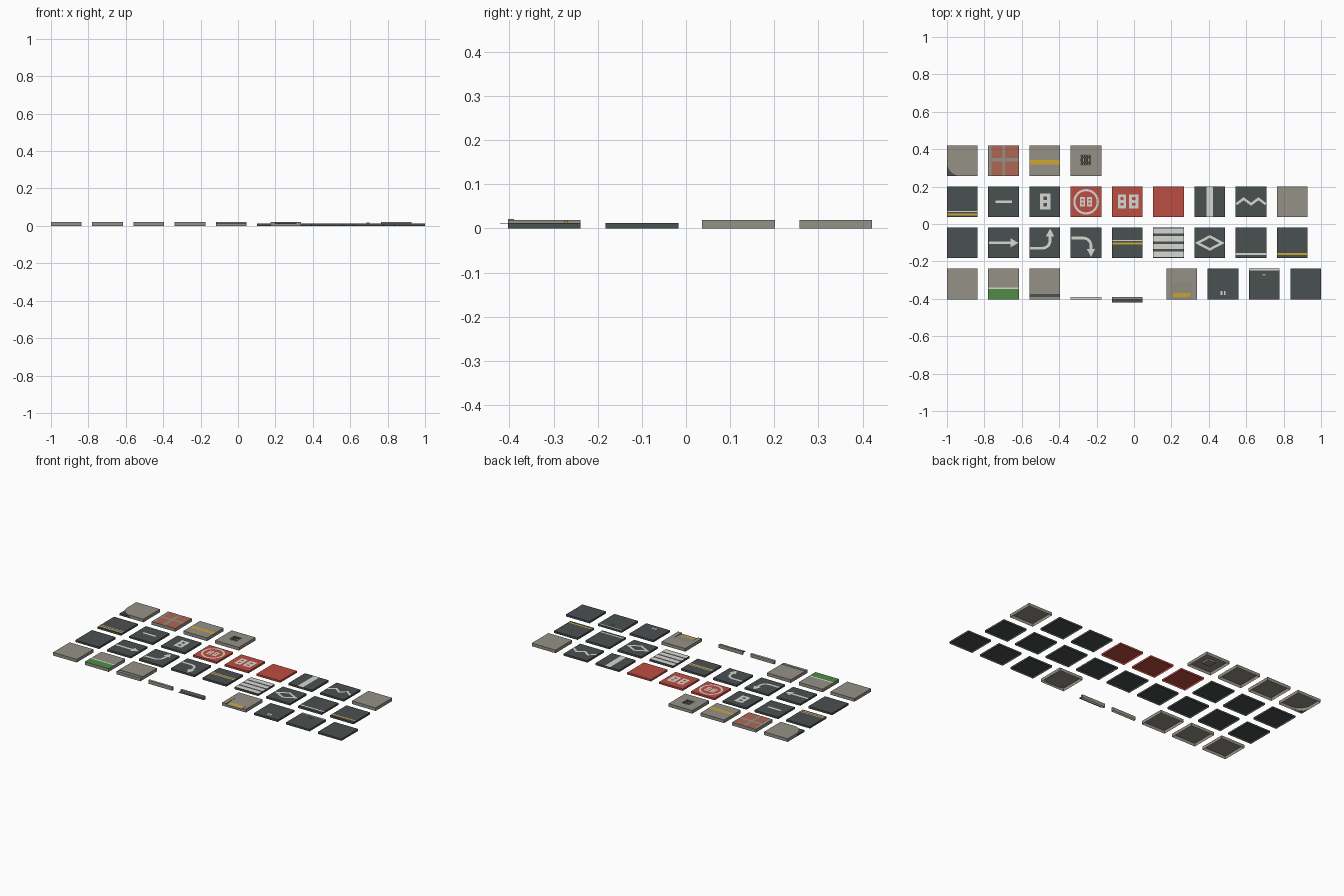
import bpy, bmesh, math

if "Cube" in bpy.data.objects:
    bpy.data.objects.remove(bpy.data.objects["Cube"])

S = 0.1645                                  # tile size
ROAD, PAVE = 0.012, 0.0195                  # top heights
ROWS = [-0.403, -0.182, 0.0365, 0.2565]     # front edge of each row
LIFT = 0.0007                               # paint thickness above the surface


def mat(name, r, g, b):
    m = bpy.data.materials.new(name)
    m.diffuse_color = (r, g, b, 1)
    m.use_nodes = True
    m.node_tree.nodes["Principled BSDF"].inputs["Base Color"].default_value = m.diffuse_color
    return m


ASPHALT = mat("asphalt", .068, .079, .081)
STONE = mat("paving stone", .30, .283, .243)
WHITE = mat("white paint", .68, .68, .65)
YELLOW = mat("yellow paint", .64, .39, .03)
RED = mat("red surface", .50, .075, .055)
GREEN = mat("grass green", .08, .26, .06)
BRICK = mat("brick", .42, .135, .09)


def mesh(name, polys, m):
    """Flat faces given as lists of 3D points."""
    bm = bmesh.new()
    for p in polys:
        bm.faces.new([bm.verts.new(v) for v in p])
    bmesh.ops.remove_doubles(bm, verts=bm.verts, dist=1e-6)
    me = bpy.data.meshes.new(name)
    bm.to_mesh(me)
    bm.free()
    me.materials.append(m)
    ob = bpy.data.objects.new(name, me)
    bpy.context.collection.objects.link(ob)
    return ob


def rect(x0, y0, x1, y1):
    return [(x0, y0), (x1, y0), (x1, y1), (x0, y1)]


def walls(pts, z0, z1):
    return [[(*a, z0), (*b, z0), (*b, z1), (*a, z1)] for a, b in zip(pts, pts[1:] + pts[:1])]


def shell(pts, z1, z0=0):
    """Outer walls and top, open underneath."""
    return walls(pts, z0, z1) + [[(*p, z1) for p in pts]]


class Tile:
    """A square tile; markings use coordinates 0..1 across it."""

    def __init__(self, name, x, row, m=ASPHALT, build=True):
        self.name, self.x, self.y = name, x, ROWS[row]
        self.h = PAVE if m is STONE else ROAD
        if build:
            mesh(name, shell(self.loc(rect(0, 0, 1, 1)), self.h), m)

    def loc(self, pts):
        return [(self.x + px * S, self.y + py * S) for px, py in pts]

    def paint(self, polys, m=WHITE, part="marking"):
        z = self.h + LIFT
        mesh(self.name + "_" + part, [[(*p, z) for p in self.loc(q)] for q in polys], m)

    def band(self, y0, y1, m=WHITE, part="line"):
        self.paint([rect(0, y0, 1, y1)], m, part)


def ribbon(pts, w, closed=False):
    """Mitred strip of quads along a path."""
    n, sides = len(pts), []
    for i, (x, y) in enumerate(pts):
        a = pts[i - 1] if i or closed else pts[0]
        b = pts[(i + 1) % n] if i < n - 1 or closed else pts[-1]
        d0, d1 = (x - a[0], y - a[1]), (b[0] - x, b[1] - y)
        d0 = d1 if math.hypot(*d0) < 1e-9 else d0
        d1 = d0 if math.hypot(*d1) < 1e-9 else d1
        l0, l1 = math.hypot(*d0), math.hypot(*d1)
        nx, ny = -d0[1] / l0 - d1[1] / l1, d0[0] / l0 + d1[0] / l1
        k = w / (nx * nx + ny * ny)
        sides.append(((x + nx * k, y + ny * k), (x - nx * k, y - ny * k)))
    last = n if closed else n - 1
    return [[sides[i][1], sides[(i + 1) % n][1], sides[(i + 1) % n][0], sides[i][0]]
            for i in range(last)]


def arc(cx, cy, r, a0, a1, n=8):
    return [(cx + r * math.cos(math.radians(a0 + (a1 - a0) * i / n)),
             cy + r * math.sin(math.radians(a0 + (a1 - a0) * i / n))) for i in range(n + 1)]


def symbol(x0, y0, x1, y1):
    """Abstract block symbol: two uprights with three cross bars."""
    w, h = (x1 - x0) * .32, (y1 - y0) * .2
    ym = (y0 + y1 - h) / 2
    out = [rect(x0, y0, x0 + w, y1), rect(x1 - w, y0, x1, y1)]
    return out + [rect(x0 + w, y, x1 - w, y + h) for y in (y0, ym, y1 - h)]


def col(i):
    return -1 + 0.2205 * i


# ---- front row: pavements, kerbs, ramp and road edges
Tile("plain_pavement", col(0), 0, STONE)
t = Tile("grass_verge_pavement", col(1), 0, STONE)
t.band(0, .33, GREEN, "grass")
t.band(.33, .39, WHITE, "edging")
t = Tile("gutter_pavement", col(2), 0, STONE)
t.band(.08, .18, ASPHALT, "gutter")

for i, name in ((3, "narrow_kerb"), (4, "gutter_kerb")):
    x, y = col(i), ROWS[0]
    mesh(name, shell(rect(x, y, x + S, y + .014), .0215), STONE)
    if i == 3:
        mesh(name + "_top_line", [[(*p, .0222) for p in rect(x, y + .003, x + S, y + .012)]], WHITE)
    else:
        mesh(name + "_gutter_strip", shell(rect(x, y - .018, x + S, y), .0115, .0103), ASPHALT)

# dropped kerb: ramp let into a pavement
t = Tile("dropped_kerb", 0.1725, 0, STONE, build=False)
xs = [t.x + S * f for f in (0, .16, .84, 1)]
y0, ym, y1 = t.y, t.y + S * .55, t.y + S
lo, hi = .013, PAVE
(a, b, c, d) = xs
mesh("dropped_kerb", [
    [(a, y0, hi), (b, y0, hi), (b, ym, hi), (a, ym, hi)],
    [(c, y0, hi), (d, y0, hi), (d, ym, hi), (c, ym, hi)],
    [(a, ym, hi), (d, ym, hi), (d, y1, hi), (a, y1, hi)],
    [(b, y0, lo), (c, y0, lo), (c, ym, hi), (b, ym, hi)],
    [(b, y0, lo), (b, ym, hi), (b, y0, hi)],
    [(c, y0, lo), (c, y0, hi), (c, ym, hi)],
    [(a, y0, 0), (b, y0, 0), (b, y0, hi), (a, y0, hi)],
    [(b, y0, 0), (c, y0, 0), (c, y0, lo), (b, y0, lo)],
    [(c, y0, 0), (d, y0, 0), (d, y0, hi), (c, y0, hi)],
    [(d, y0, 0), (d, y1, 0), (d, y1, hi), (d, y0, hi)],
    [(d, y1, 0), (a, y1, 0), (a, y1, hi), (d, y1, hi)],
    [(a, y1, 0), (a, y0, 0), (a, y0, hi), (a, y1, hi)]], STONE)
slope = (hi - lo) / (ym - y0)
mesh("dropped_kerb_tactile_strip",
     [[(px, py, lo + LIFT + (py - y0) * slope) for px, py in t.loc(rect(.22, .08, .78, .2))]], YELLOW)

t = Tile("road_with_stud", 0.393, 0)
t.paint([rect(.43, .15, .49, .27), rect(.53, .15, .59, .27)], WHITE, "stud")
t = Tile("edge_line_road", 0.614, 0)
t.band(.94, .98)
sx, sy = t.loc([(.45, .77)])[0]
mesh("road_stud", shell(rect(sx, sy, sx + .015, sy + .009), .017, ROAD), YELLOW)
Tile("plain_road", 1 - S, 0)

# ---- second row: arrows, crossing, lines
Tile("plain_road", col(0), 1)
Tile("straight_arrow_road", col(1), 1).paint(
    [rect(.02, .45, .72, .54), [(.72, .34), (.98, .495), (.72, .65)]], WHITE, "arrow")
bend = [(.02, .32)] + arc(.42, .57, .25, -90, 0) + [(.67, .72)]
Tile("left_turn_road", col(2), 1).paint(
    ribbon(bend, .09) + [[(.53, .7), (.81, .7), (.67, .96)]], WHITE, "arrow")
bend = [(.02, .65)] + arc(.41, .4, .25, 90, 0) + [(.66, .28)]
Tile("right_turn_road", col(3), 1).paint(
    ribbon(bend, .09) + [[(.52, .3), (.66, .04), (.8, .3)]], WHITE, "arrow")
t = Tile("centre_line_road", col(4), 1)
t.band(.44, .51, YELLOW, "yellow_line")
t.band(.55, .58)
Tile("crossing_road", col(5), 1).paint(
    [rect(0, y, 1, y + .17) for y in (.04, .29, .54, .79)], WHITE, "stripes")
Tile("diamond_road", col(6), 1).paint(
    ribbon([(.1, .49), (.5, .28), (.9, .49), (.5, .7)], .08, True), WHITE, "diamond")
Tile("white_edge_road", col(7), 1).band(.1, .16)
Tile("yellow_edge_road", col(8), 1).band(.1, .16, YELLOW)

# ---- third row: painted roads and red lanes
t = Tile("double_line_road", col(0), 2)
t.band(.06, .12, YELLOW, "yellow_line")
t.band(.17, .2)
Tile("dash_road", col(1), 2).paint([rect(.23, .46, .77, .55)], WHITE, "dash")
Tile("symbol_road", col(2), 2).paint(symbol(.34, .25, .68, .77), WHITE, "symbol")
t = Tile("ring_red_lane", col(3), 2, RED)
t.paint(ribbon(arc(.5, .5, .38, 0, 360, 24)[:-1], .07, True), WHITE, "ring")
t.paint(symbol(.3, .35, .47, .66) + symbol(.53, .35, .7, .66), WHITE, "symbol")
Tile("symbol_red_lane", col(4), 2, RED).paint(
    symbol(.2, .28, .46, .74) + symbol(.55, .28, .86, .74), WHITE, "symbol")
Tile("plain_red_lane", col(5), 2, RED)
Tile("stop_bar_road", col(6), 2).paint([rect(.39, 0, .61, 1)], WHITE, "bar")
zigzag = [(.02, .42), (.26, .6), (.5, .42), (.74, .6), (.98, .42)]
Tile("zigzag_road", col(7), 2).paint(ribbon(zigzag, .08), WHITE, "zigzag")
Tile("plain_pavement", col(8), 2, STONE)

# ---- back row: rounded corner, brick, tactile line, drain
t = Tile("corner_pavement", col(0), 3, STONE, build=False)
curve = arc(.45, .45, .45, 180, 270, 10)
mesh("corner_pavement", shell(t.loc(curve + [(1, 0), (1, 1), (0, 1)]), PAVE), STONE)
mesh("corner_road", shell(t.loc([(0, 0)] + curve[::-1]), ROAD), ASPHALT)

t = Tile("brick_pavement", col(1), 3, STONE)
t.paint([rect(x, y, x + w, y + h) for x, w in ((.1, .36), (.55, .45))
         for y, h in ((0, .48), (.58, .42))], BRICK, "bricks")
Tile("tactile_pavement", col(2), 3, STONE).band(.38, .52, YELLOW, "tactile_strip")

t = Tile("drain_pavement", col(3), 3, STONE, build=False)
outer, hole = t.loc(rect(0, 0, 1, 1)), t.loc(rect(.34, .36, .66, .68))
ring = [[(*outer[i], PAVE), (*outer[(i + 1) % 4], PAVE), (*hole[(i + 1) % 4], PAVE),
         (*hole[i], PAVE)] for i in range(4)]
mesh("drain_pavement", walls(outer, 0, PAVE) + ring + walls(hole[::-1], .009, PAVE)
     + [[(*p, .009) for p in hole]], STONE)
bars = [rect(.35 + .085 * i, .36, .40 + .085 * i, .68) for i in range(4)]
t.h = PAVE - .002
t.paint(bars, ASPHALT, "grate_bars")
t.h = PAVE - .0024
t.paint([rect(.34, .41 + .17 * i, .66, .46 + .17 * i) for i in range(2)], ASPHALT, "grate_ties")
